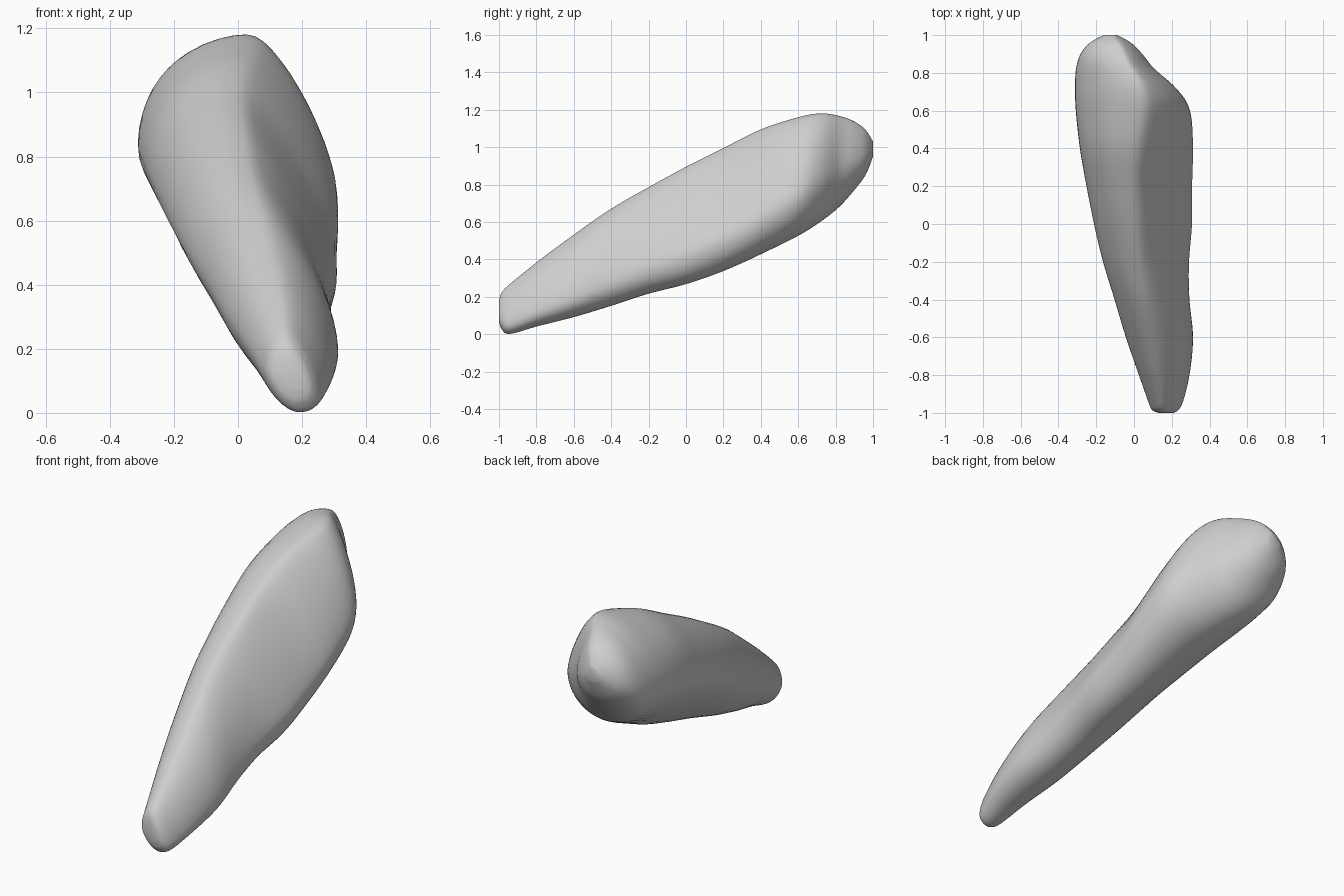
import bpy
import bmesh
import math
from mathutils import Vector

cube = bpy.data.objects.get("Cube")
if cube:
    bpy.data.objects.remove(cube, do_unlink=True)

AROUND = 12   # points per quarter of a section
STEPS = 6     # rings between neighbouring stations

# Stations along the body: y, x min, x max, z min, z max
STATIONS = [
    (-1, .13, .21, .07, .18),
    (-.985, .095, .235, .025, .225),
    (-.94, .075, .26, 0, .27),
    (-.8, .025, .295, .04, .385),
    (-.6, -.045, .315, .09, .535),
    (-.4, -.105, .295, .15, .675),
    (-.2, -.167, .293, .215, .79),
    (0, -.215, .31, .265, .9),
    (.2, -.255, .31, .335, 1),
    (.4, -.29, .315, .425, 1.1),
    (.6, -.312, .3, .525, 1.165),
    (.72, -.315, .225, .6, 1.185),
    (.82, -.31, .11, .68, 1.17),
    (.9, -.285, .045, .77, 1.14),
    (.96, -.235, -.015, .85, 1.095),
    (1, -.16, -.09, .95, 1.03),
]


def blend(y, low, mid, high):
    """Ease a value from the thin end through the middle to the thick end."""
    if y < 0:
        return mid + (low - mid) * min(-y / .6, 1)
    return mid + (high - mid) * min(y / .8, 1) ** 2


def spline(a, b, c, d, t):
    return tuple(
        .5 * (2 * q + (r - p) * t + (2 * p - 5 * q + 4 * r - s) * t * t
              + (3 * q - p - 3 * r + s) * t ** 3)
        for p, q, r, s in zip(a, b, c, d))


def section(y, x0, x1, z0, z1):
    """Slanted rounded outline through its left, top, right and bottom points."""
    w, h = x1 - x0, z1 - z0
    left = Vector((x0, y, z0 + h * blend(y, .52, .52, .38)))
    top = Vector((x0 + w * blend(y, .4, .45, .7), y, z1))
    right = Vector((x1, y, z0 + h * blend(y, .24, .26, .4)))
    bottom = Vector((x0 + w * blend(y, .62, .7, .54), y, z0))
    arcs = [(left, top, blend(y, 2, 2.05, 1.9), True),
            (top, right, blend(y, 1.6, 1.22, 1.5), False),
            (right, bottom, blend(y, 2.2, 2.3, 2), True),
            (bottom, left, blend(y, 1.65, 1.3, 1.95), False)]
    points = []
    for start, end, power, upright in arcs:
        for i in range(AROUND):
            angle = math.pi / 2 * i / AROUND
            far = 1 - math.cos(angle) ** (2 / power)
            near = math.sin(angle) ** (2 / power)
            fx, fz = (far, near) if upright else (near, far)
            points.append(Vector((start.x + (end.x - start.x) * fx, y,
                                  start.z + (end.z - start.z) * fz)))
    return points


# Loft the rings along the body
rows = []
last = len(STATIONS) - 1
for i in range(last):
    quad = [STATIONS[max(0, min(last, i + k))] for k in (-1, 0, 1, 2)]
    rows += [spline(*quad, s / STEPS) for s in range(STEPS)]
rows.append(STATIONS[-1])

bm = bmesh.new()
rings = [[bm.verts.new(p) for p in section(*row)] for row in rows]
count = len(rings[0])
for a, b in zip(rings, rings[1:]):
    for j in range(count):
        k = (j + 1) % count
        bm.faces.new((a[j], a[k], b[k], b[j]))

# Close both ends with fans
for ring in (rings[0], rings[-1]):
    middle = sum((v.co for v in ring), Vector()) / count
    tip = bm.verts.new(middle)
    for j in range(count):
        bm.faces.new((ring[j], ring[(j + 1) % count], tip))

# Soften the lofted surface a little
for _ in range(4):
    bmesh.ops.smooth_vert(bm, verts=[v for r in rings[2:-2] for v in r], factor=.5,
                          use_axis_x=True, use_axis_z=True)
bmesh.ops.recalc_face_normals(bm, faces=bm.faces)
for face in bm.faces:
    face.smooth = True

mesh = bpy.data.meshes.new("tapered_body")
bm.to_mesh(mesh)
bm.free()
body = bpy.data.objects.new("tapered_body", mesh)
bpy.context.collection.objects.link(body)

# Plain grey material
grey = bpy.data.materials.new("light_grey")
grey.use_nodes = True
colour = (.62, .62, .62, 1)
grey.diffuse_color = colour
grey.node_tree.nodes["Principled BSDF"].inputs["Base Color"].default_value = colour
mesh.materials.append(grey)
